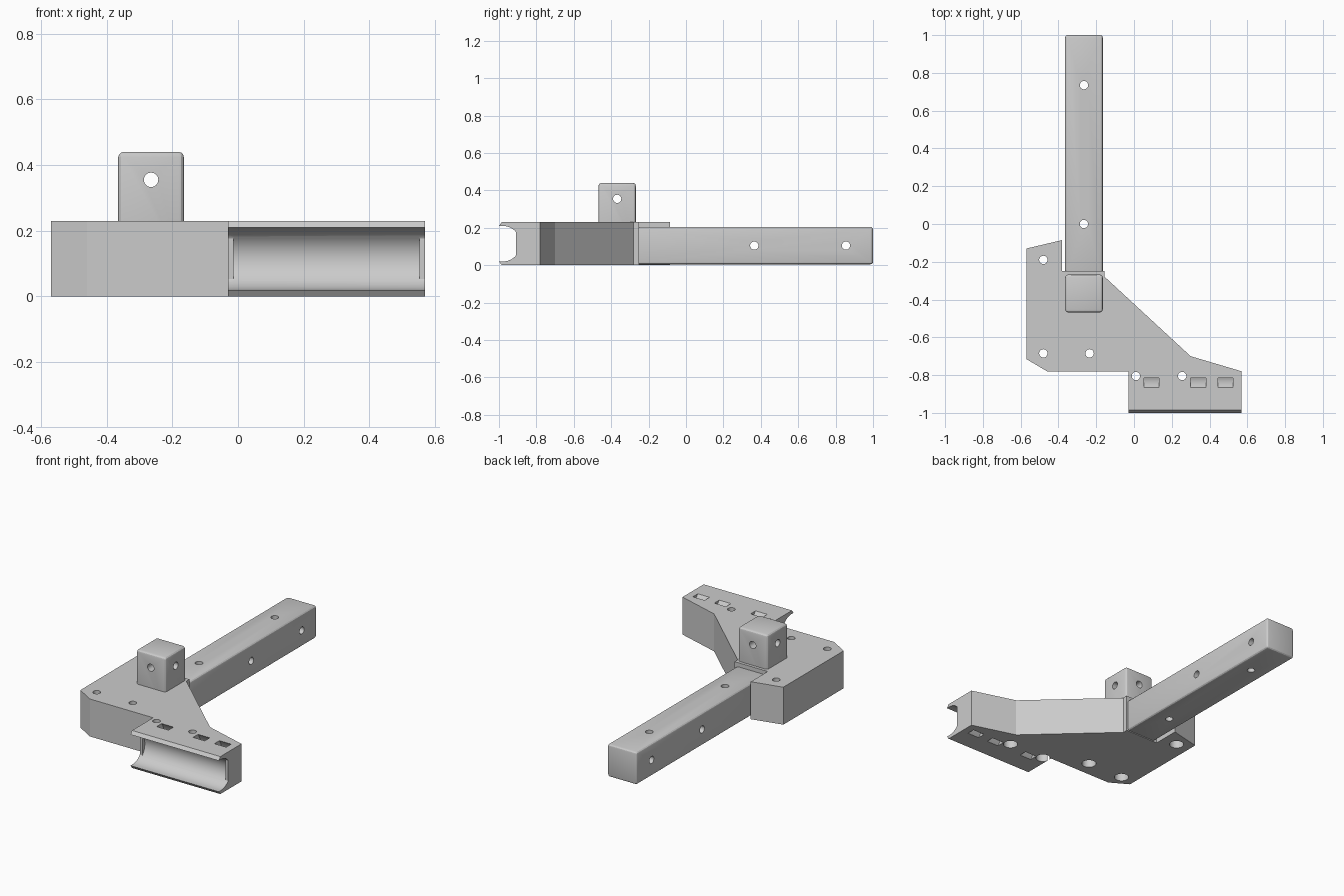
import bpy, bmesh, math
from mathutils import Vector

if "Cube" in bpy.data.objects:
    bpy.data.objects.remove(bpy.data.objects["Cube"], do_unlink=True)

grey = bpy.data.materials.new("grey plastic")
grey.use_nodes = True
grey.diffuse_color = (0.6, 0.6, 0.6, 1)
grey.node_tree.nodes["Principled BSDF"].inputs["Base Color"].default_value = (0.6, 0.6, 0.6, 1)


def prism(name, outline, axis, low, high):
    """Extrude a 2D outline along an axis from low to high."""
    place = {"x": lambda a, b: (low, a, b),
             "y": lambda a, b: (a, low, b),
             "z": lambda a, b: (a, b, low)}[axis]
    step = Vector([(high - low) * (axis == k) for k in "xyz"])
    bm = bmesh.new()
    face = bm.faces.new([bm.verts.new(place(a, b)) for a, b in outline])
    grown = bmesh.ops.extrude_face_region(bm, geom=[face], use_keep_orig=True)
    moved = [v for v in grown["geom"] if isinstance(v, bmesh.types.BMVert)]
    bmesh.ops.translate(bm, verts=moved, vec=step)
    bmesh.ops.recalc_face_normals(bm, faces=bm.faces[:])
    mesh = bpy.data.meshes.new(name)
    bm.to_mesh(mesh)
    bm.free()
    mesh.materials.append(grey)
    obj = bpy.data.objects.new(name, mesh)
    bpy.context.collection.objects.link(obj)
    return obj


def arc(a, b, radius, start, end, count):
    angles = [math.radians(start + (end - start) * i / count) for i in range(count + 1)]
    return [(a + radius * math.cos(t), b + radius * math.sin(t)) for t in angles]


def rectangle(a0, a1, b0, b1):
    return [(a0, b0), (a1, b0), (a1, b1), (a0, b1)]


def drill(a, b, radius, axis, low, high):
    return prism("drill_cutter", arc(a, b, radius, 0, 360, 32)[:-1], axis, low, high)


def finish(obj, cutters):
    """Cut, apply every modifier, and shade."""
    for cutter in cutters:
        cutter.hide_render = True
        mod = obj.modifiers.new("cut", "BOOLEAN")
        mod.operation, mod.solver, mod.object = "DIFFERENCE", "EXACT", cutter
    bpy.context.view_layer.update()
    graph = bpy.context.evaluated_depsgraph_get()
    mesh = bpy.data.meshes.new_from_object(obj.evaluated_get(graph))
    obj.modifiers.clear()
    obj.data = mesh
    for cutter in cutters:
        bpy.data.objects.remove(cutter, do_unlink=True)
    bpy.ops.object.select_all(action="DESELECT")
    obj.select_set(True)
    bpy.context.view_layer.objects.active = obj
    bpy.ops.object.shade_smooth_by_angle(angle=math.radians(25))


def round_edges(obj, width):
    mod = obj.modifiers.new("rounding", "BEVEL")
    mod.width, mod.segments, mod.limit_method = width, 3, "ANGLE"


TOP, MID = 0.23, 0.115
HOLE = 0.022

# Bracket body
bracket = prism("bracket_body", [
    (-0.57, -0.13), (-0.38, -0.085), (-0.38, -0.25), (-0.155, -0.25),
    (-0.155, -0.28), (0.30, -0.70), (0.57, -0.78), (0.57, -1.0),
    (-0.03, -1.0), (-0.03, -0.78), (-0.46, -0.78), (-0.57, -0.715)], "z", 0, TOP)
cutters = []

# Screw holes with wide pockets underneath
for x, y in [(-0.48, -0.19), (-0.48, -0.685), (-0.235, -0.685), (0.01, -0.805), (0.255, -0.805)]:
    cutters.append(drill(x, y, HOLE, "z", -0.1, 0.4))
    cutters.append(drill(x, y, 0.041, "z", -0.1, 0.14))

# Tube cradle: shallow flat-backed ends, full round between them
for back, low, high in [(-0.91, -0.1, 0.65), (0, -0.013, 0.553)]:
    curve = [(min(y, back), z) for y, z in arc(-0.98, MID, 0.095, 90, -90, 40)]
    cutters.append(prism("cradle_cutter", [(-1.1, 0.02), (-1.1, 0.21)] + curve, "x", low, high))

# Sloped lips of the cradle
lip = [(-0.97, 0.25), (-1.03, 0.17), (-1.03, 0.25)]
for outline in (lip, [(y, TOP - z) for y, z in lip]):
    cutters.append(prism("lip_cutter", outline, "x", -0.1, 0.65))

# Curved strap slots behind the cradle
for x in (0.093, 0.34, 0.485):
    ring = arc(-0.98, MID, 0.163, -60, 60, 24) + arc(-0.98, MID, 0.2, 60, -60, 24)
    cutters.append(prism("slot_cutter", ring, "x", x - 0.04, x + 0.04))
finish(bracket, cutters)

# Long bar
bar = prism("long_bar", rectangle(-0.365, -0.165, 0.005, 0.205), "y", -0.27, 1.0)
round_edges(bar, 0.014)
finish(bar, [drill(-0.265, y, HOLE, "z", -0.1, 0.4) for y in (0.0, 0.735)]
       + [drill(y, 0.105, HOLE, "x", -0.5, 0.0) for y in (0.365, 0.855)])

# Upright post stub
post = prism("upright_post", rectangle(-0.365, -0.165, -0.468, -0.268), "z", 0.1, 0.44)
round_edges(post, 0.016)
finish(post, [drill(-0.265, 0.355, HOLE, "y", -0.7, 0.0),
              drill(-0.368, 0.355, HOLE, "x", -0.6, 0.1)])
